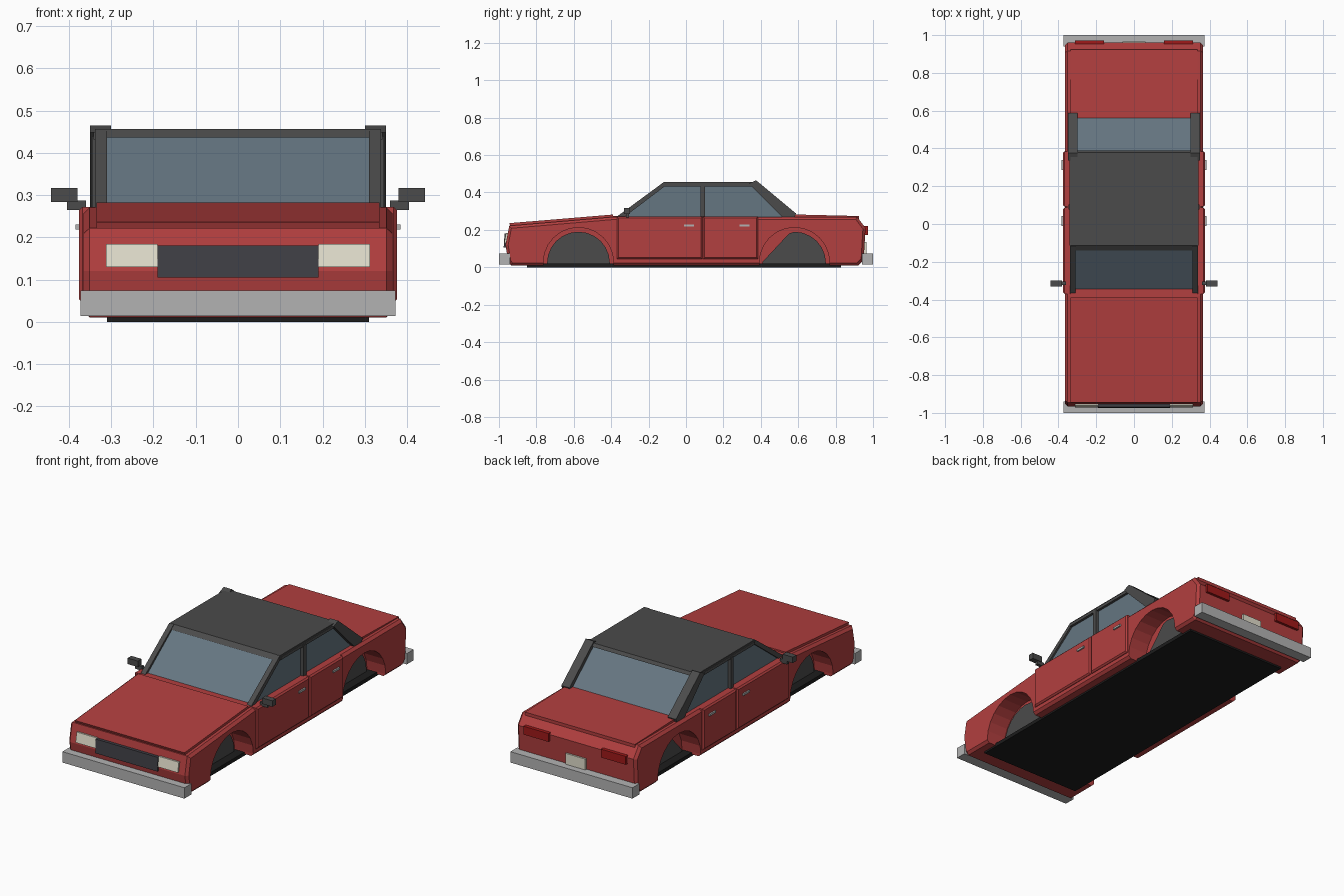
import bpy, bmesh
from math import cos, sin, pi

if "Cube" in bpy.data.objects:
    bpy.data.objects.remove(bpy.data.objects["Cube"])


def material(name, rgb):
    m = bpy.data.materials.new(name)
    m.diffuse_color = (*rgb, 1)
    m.use_nodes = True
    m.node_tree.nodes["Principled BSDF"].inputs["Base Color"].default_value = m.diffuse_color
    return m


RED = material("red_paint", (0.45, 0.05, 0.05))
DARK = material("dark_trim", (0.07, 0.07, 0.07))
BLACK = material("black", (0.012, 0.012, 0.012))
GRILLE = material("grille_grey", (0.05, 0.05, 0.06))
GLASS = material("glass", (0.13, 0.18, 0.22))
CHROME = material("chrome", (0.45, 0.45, 0.45))
CREAM = material("lamp_cream", (0.75, 0.72, 0.6))
LAMP = material("lamp_red", (0.35, 0.01, 0.01))


def prism(name, pts, x0, x1, mat, bevel=0.0):
    """Extrude a (y, z) side profile from x0 to x1."""
    bm = bmesh.new()
    face = bm.faces.new([bm.verts.new((x0, y, z)) for y, z in pts])
    ext = bmesh.ops.extrude_face_region(bm, geom=[face])["geom"]
    bmesh.ops.translate(bm, vec=(x1 - x0, 0, 0),
                        verts=[v for v in ext if isinstance(v, bmesh.types.BMVert)])
    if bevel:
        ends = [e for e in bm.edges if abs(e.verts[0].co.x - e.verts[1].co.x) < 1e-6]
        bmesh.ops.bevel(bm, geom=ends, offset=bevel, segments=1, affect='EDGES')
    bmesh.ops.recalc_face_normals(bm, faces=bm.faces[:])
    me = bpy.data.meshes.new(name)
    bm.to_mesh(me)
    bm.free()
    ob = bpy.data.objects.new(name, me)
    bpy.context.collection.objects.link(ob)
    me.materials.append(mat)
    return ob


def pair(name, pts, x0, x1, mat, bevel=0.0):
    """Same part on the right and left side."""
    return [prism("right_" + name, pts, x0, x1, mat, bevel),
            prism("left_" + name, pts, -x1, -x0, mat, bevel)]


def rect(y0, y1, z0, z1):
    return [(y0, z0), (y1, z0), (y1, z1), (y0, z1)]


def arch(yc, r, zc, zb, n=12):
    pts = [(yc + r * cos(pi * i / n), zc + r * sin(pi * i / n)) for i in range(n + 1)]
    return pts + [(yc - r, zb), (yc + r, zb)]


# Main body with cut wheel arches
body = prism("body", [(-0.935, 0.01), (-0.95, 0.03), (-0.965, 0.12), (-0.945, 0.222),
                      (-0.38, 0.27), (0.915, 0.27), (0.96, 0.21), (0.95, 0.04),
                      (0.92, 0.01)], -0.365, 0.365, RED, 0.014)
cutters = []
for yc in (-0.575, 0.58):
    cutters += pair("arch_cutter", arch(yc, 0.188, 0.025, -0.05), 0.25, 0.5, RED)
bpy.context.view_layer.objects.active = body
for c in cutters:
    c.hide_render = True
    mod = body.modifiers.new("arch", 'BOOLEAN')
    mod.operation, mod.solver, mod.object = 'DIFFERENCE', 'EXACT', c
    bpy.ops.object.modifier_apply(modifier=mod.name)
for c in cutters:
    bpy.data.objects.remove(c)

# Inner wheel wells
pair("front_wheel_well", arch(-0.575, 0.168, 0.022, 0.005), 0.245, 0.262, DARK)
pair("rear_wheel_well", [(0.41, 0.005), (0.41, 0.03), (0.55, 0.18)]
     + [(0.58 + 0.168 * cos(a), 0.022 + 0.168 * sin(a))
        for a in (pi * i / 12 for i in range(6, -1, -1))] + [(0.748, 0.005)],
     0.245, 0.262, DARK)

# Floor plate, hood and trunk lid
prism("floor_plate", rect(-0.85, 0.83, 0, 0.02), -0.31, 0.31, BLACK)
prism("hood", [(-0.93, 0.2), (-0.945, 0.236), (-0.39, 0.282), (-0.39, 0.25)],
      -0.335, 0.335, RED)
prism("trunk_lid", [(0.56, 0.25), (0.56, 0.283), (0.925, 0.274), (0.925, 0.25)],
      -0.335, 0.335, RED)
prism("cowl", rect(-0.39, -0.34, 0.25, 0.274), -0.335, 0.335, RED)

# Doors and handles
pair("front_door", rect(-0.37, 0.087, 0.045, 0.272), 0.33, 0.376, RED, 0.008)
pair("rear_door", rect(0.092, 0.385, 0.045, 0.272), 0.345, 0.376, RED, 0.008)
for y in (-0.01, 0.287):
    pair("door_handle", rect(y, y + 0.053, 0.219, 0.23), 0.37, 0.384, CHROME)

# Cabin glass, roof and pillars
prism("cabin_glass", [(-0.362, 0.26), (-0.118, 0.445), (0.37, 0.445), (0.575, 0.27),
                      (0.575, 0.26)], -0.328, 0.328, GLASS)
prism("roof", [(-0.14, 0.436), (-0.115, 0.456), (0.378, 0.456), (0.39, 0.44)],
      -0.337, 0.337, DARK)
pair("front_pillar", [(-0.378, 0.265), (-0.118, 0.456), (-0.095, 0.447), (-0.335, 0.265)],
     0.31, 0.338, DARK)
pair("rear_pillar", [(0.335, 0.448), (0.375, 0.465), (0.588, 0.288), (0.58, 0.268),
                     (0.515, 0.268)], 0.3, 0.35, DARK)
pair("centre_pillar", rect(0.078, 0.102, 0.265, 0.44), 0.32, 0.346, DARK)
pair("window_rail", rect(-0.115, 0.36, 0.432, 0.449), 0.32, 0.342, DARK)

# Mirrors on short arms
pair("mirror_arm", rect(-0.322, -0.304, 0.265, 0.287), 0.36, 0.405, DARK)
pair("mirror", rect(-0.332, -0.3, 0.284, 0.317), 0.38, 0.442, DARK)

# Bumpers, grille, lamps and plate
prism("front_bumper", rect(-1, -0.94, 0.014, 0.074), -0.373, 0.373, CHROME)
prism("rear_bumper", rect(0.94, 1, 0.014, 0.074), -0.373, 0.373, CHROME)
prism("grille", [(-0.94, 0.105), (-0.975, 0.105), (-0.97, 0.181), (-0.94, 0.181)],
      -0.19, 0.19, GRILLE)
pair("headlight", [(-0.94, 0.13), (-0.972, 0.13), (-0.962, 0.184), (-0.93, 0.184)],
     0.19, 0.312, CREAM)
pair("tail_light", rect(0.94, 0.972, 0.174, 0.22), 0.16, 0.312, LAMP)
prism("number_plate", rect(0.94, 0.965, 0.075, 0.135), -0.06, 0.06, CREAM)
